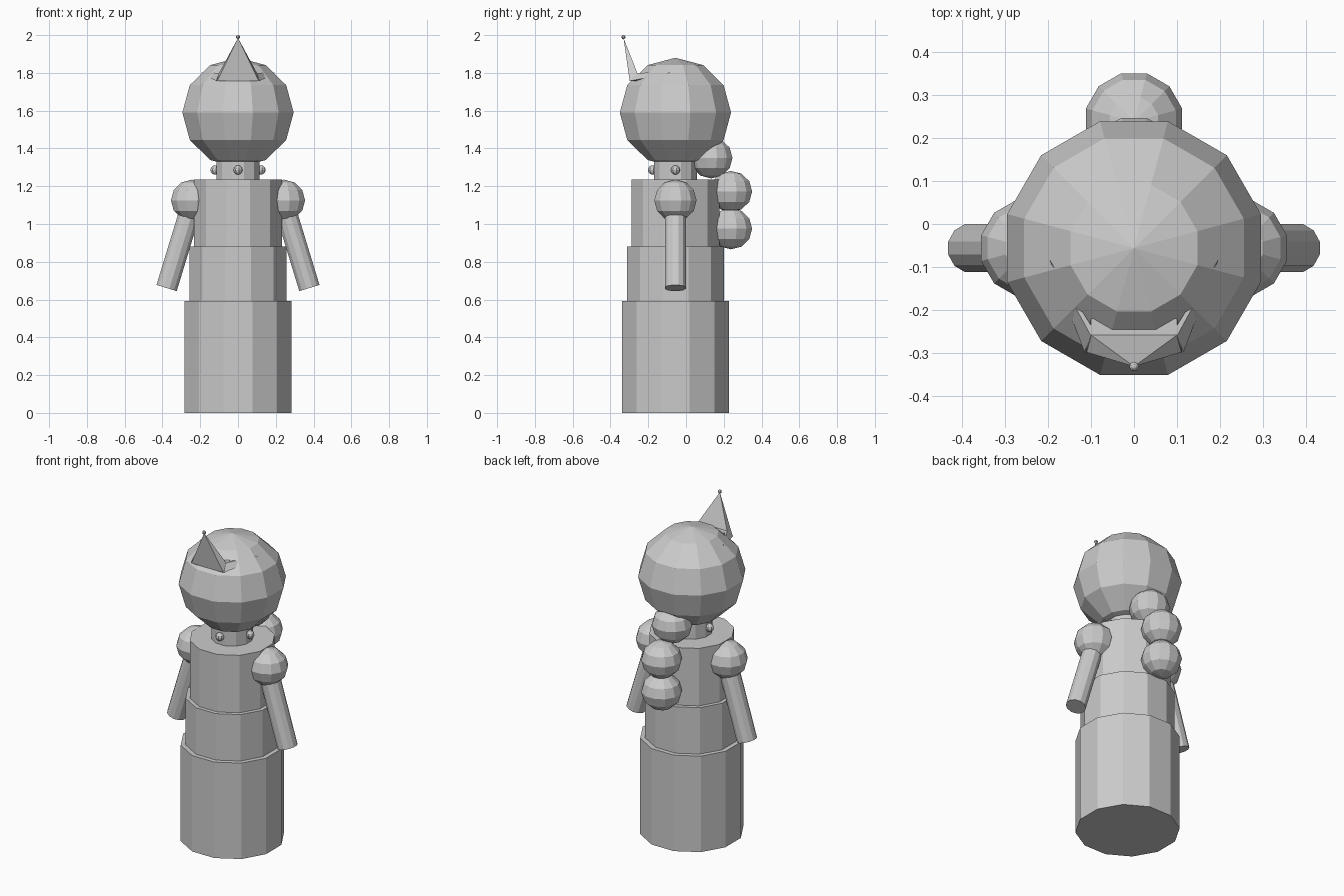
import bpy, bmesh, math
from mathutils import Matrix, Vector

cube = bpy.data.objects.get("Cube")
if cube:
    bpy.data.objects.remove(cube)

grey = bpy.data.materials.new("plain_grey")
grey.use_nodes = True
colour = (0.6, 0.6, 0.6, 1)
grey.diffuse_color = colour
for node in grey.node_tree.nodes:
    if node.type == 'BSDF_PRINCIPLED':
        node.inputs["Base Color"].default_value = colour

AXIS_Y = -0.056
TURN = Matrix.Rotation(math.radians(15), 4, 'Z')


def finish(name, bm):
    bmesh.ops.recalc_face_normals(bm, faces=bm.faces)
    mesh = bpy.data.meshes.new(name)
    bm.to_mesh(mesh)
    bm.free()
    mesh.materials.append(grey)
    obj = bpy.data.objects.new(name, mesh)
    bpy.context.collection.objects.link(obj)
    return obj


def ball(name, centre, radius, height=None, segments=12, rings=6):
    """Faceted ball with flat sides facing the main axes."""
    bm = bmesh.new()
    bmesh.ops.create_uvsphere(bm, u_segments=segments, v_segments=rings, radius=radius)
    scale = Matrix.Diagonal((1, 1, (height or radius) / radius, 1))
    bm.transform(Matrix.Translation(centre) @ scale @ TURN)
    return finish(name, bm)


def rod(name, start, end, radius):
    """Twelve-sided cylinder between two points."""
    start, end = Vector(start), Vector(end)
    bm = bmesh.new()
    bmesh.ops.create_cone(bm, cap_ends=True, segments=12, radius1=radius,
                          radius2=radius, depth=(end - start).length)
    aim = Vector((0, 0, 1)).rotation_difference(end - start).to_matrix().to_4x4()
    bm.transform(Matrix.Translation((start + end) / 2) @ aim @ TURN)
    return finish(name, bm)


def hull(name, points):
    bm = bmesh.new()
    verts = [bm.verts.new(p) for p in points]
    bmesh.ops.convex_hull(bm, input=verts)
    return finish(name, bm)


# Stacked body and neck
for name, low, high, radius in (("skirt", 0, 0.593, 0.293),
                                ("waist", 0.593, 0.88, 0.265),
                                ("torso", 0.88, 1.235, 0.241),
                                ("neck", 1.235, 1.36, 0.118)):
    rod(name, (0, AXIS_Y, low), (0, AXIS_Y, high), radius)

# Head
ball("head", (0, AXIS_Y, 1.59), 0.305, 0.29)

# Necklace beads
for name, dx, dy in (("front_bead", 0, -1), ("left_bead", 1, 0), ("right_bead", -1, 0)):
    ball(name, (dx * 0.122, AXIS_Y + dy * 0.122, 1.286), 0.025, segments=8)

# Ponytail
for name, y, z in (("upper_hair", 0.134, 1.35), ("middle_hair", 0.238, 1.172),
                   ("lower_hair", 0.238, 0.975)):
    ball(name, (0, y, z), 0.116, 0.109)

# Shoulders, arms and tiara wings
for side, s in (("left", 1), ("right", -1)):
    ball(side + "_shoulder", (s * 0.243, AXIS_Y, 1.125), 0.116, 0.11)
    rod(side + "_arm", (s * 0.378, AXIS_Y, 0.661), (s * 0.238, AXIS_Y, 1.12), 0.058)
    hull(side + "_tiara_wing", [(s * x, y, z) for x, y, z in (
        (0.196, -0.083, 1.803), (0.19, -0.1, 1.796), (0.1, -0.235, 1.8),
        (0.1, -0.26, 1.8), (0.115, -0.298, 1.757), (0.1, -0.25, 1.757))])

# Tiara band, peak and tip
both = (-1, 1)
hull("tiara_band", [(s * x, y, z) for s in both for x, y, z in (
    (0.1, -0.22, 1.8), (0.1, -0.26, 1.8), (0.112, -0.298, 1.757), (0.1, -0.22, 1.757))])
hull("tiara_peak", [(s * x, y, z) for s in both for x, y, z in (
    (0.1, -0.258, 1.8), (0.11, -0.298, 1.757))] + [(0, -0.331, 1.985)])
ball("tiara_tip", (0, -0.331, 1.989), 0.011, segments=8)
